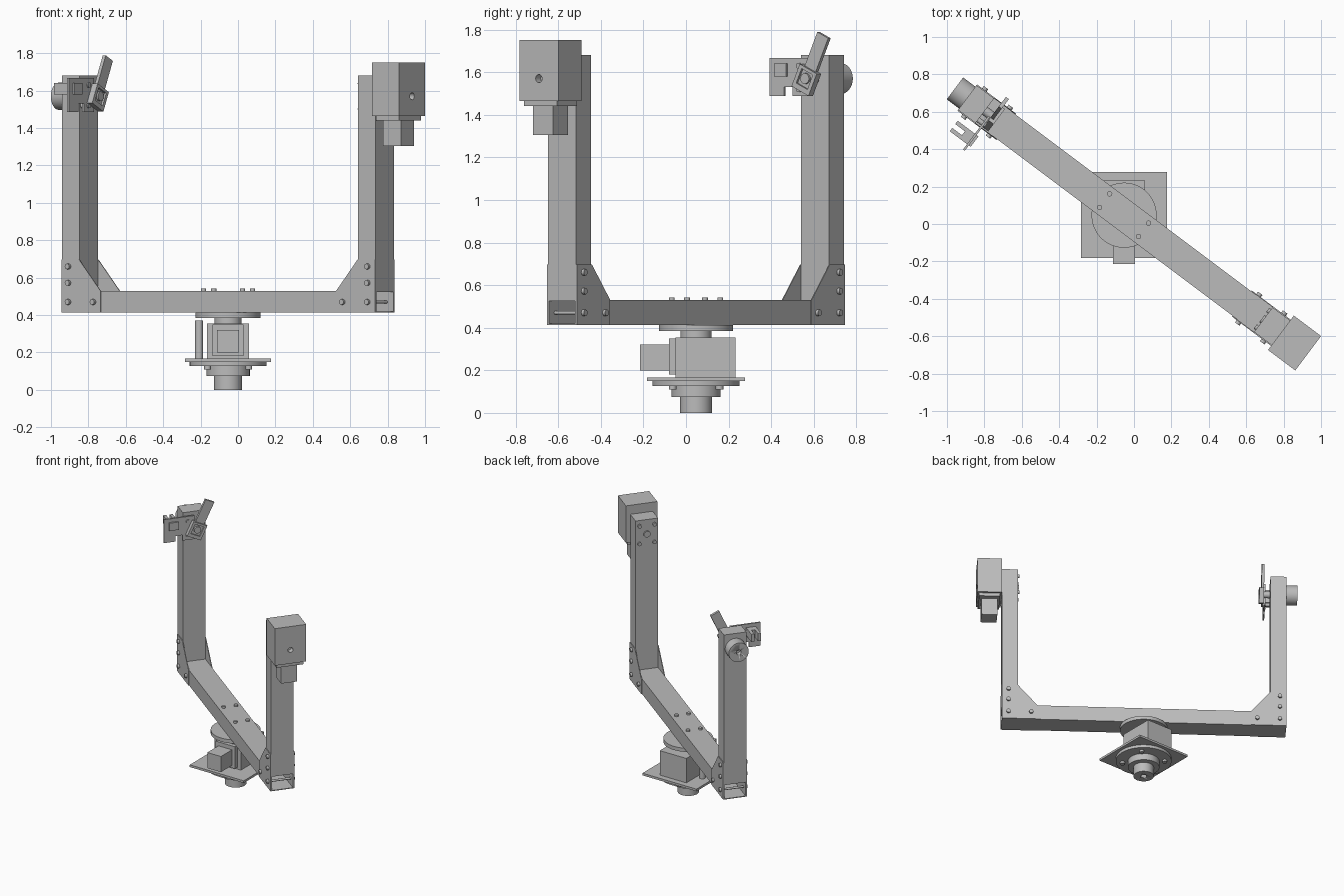
import bpy, bmesh, math
from mathutils import Matrix, Vector

if "Cube" in bpy.data.objects:
    bpy.data.objects.remove(bpy.data.objects["Cube"], do_unlink=True)

grey = bpy.data.materials.new("machined_grey")
grey.use_nodes = True
COLOUR = (0.5, 0.5, 0.5, 1)
grey.diffuse_color = COLOUR
grey.node_tree.nodes["Principled BSDF"].inputs["Base Color"].default_value = COLOUR

# Pan axis of the pedestal, and the turned frame of the yoke above it
BASE = Matrix.Translation((-0.053, 0.047, 0))
YOKE = BASE @ Matrix.Rotation(-math.atan2(3, 4), 4, 'Z')
END, HALF_W, WALL = 1.048, 0.0875, 0.117
BEAM_Z, BEAM_TOP, POST_TOP, TILT_Z = 0.413, 0.53, 1.68, 1.57


def finish(name, bm, frame, smooth=False):
    bmesh.ops.recalc_face_normals(bm, faces=bm.faces)
    mesh = bpy.data.meshes.new(name)
    bm.to_mesh(mesh)
    bm.free()
    mesh.materials.append(grey)
    obj = bpy.data.objects.new(name, mesh)
    obj.matrix_world = frame
    bpy.context.collection.objects.link(obj)
    if smooth:
        bpy.ops.object.select_all(action='DESELECT')
        obj.select_set(True)
        bpy.context.view_layer.objects.active = obj
        bpy.ops.object.shade_smooth_by_angle(angle=math.radians(35))
    return obj


def box(name, x, y, z, frame=YOKE):
    """Box from (low, high) pairs."""
    bm = bmesh.new()
    size = [b - a for a, b in (x, y, z)]
    mid = [(a + b) / 2 for a, b in (x, y, z)]
    bmesh.ops.create_cube(bm, size=1, matrix=Matrix.Translation(mid) @ Matrix.Diagonal((*size, 1)))
    return finish(name, bm, frame)


def rod(name, start, end, radius, frame=YOKE, sides=32):
    """Cylinder between two points."""
    a, b = Vector(start), Vector(end)
    turn = (b - a).to_track_quat('Z', 'Y').to_matrix().to_4x4()
    bm = bmesh.new()
    bmesh.ops.create_cone(bm, cap_ends=True, segments=sides, radius1=radius, radius2=radius,
                          depth=(b - a).length, matrix=Matrix.Translation((a + b) / 2) @ turn)
    return finish(name, bm, frame, True)


def cut(target, cutter):
    mod = target.modifiers.new("cut", 'BOOLEAN')
    mod.operation, mod.solver, mod.object = 'DIFFERENCE', 'EXACT', cutter
    cutter.hide_render = True
    cutter.hide_viewport = True


def plate(name, points, y0, y1):
    """Profile in the x-z plane, extruded along y."""
    bm = bmesh.new()
    face = bm.faces.new([bm.verts.new((x, y0, z)) for x, z in points])
    new = bmesh.ops.extrude_face_region(bm, geom=[face])["geom"]
    bmesh.ops.translate(bm, vec=(0, y1 - y0, 0), verts=[g for g in new if isinstance(g, bmesh.types.BMVert)])
    return finish(name, bm, YOKE)


# Pedestal: stepped spindle and mounting plate
spindle = rod("spindle", (0, 0, 0), (0, 0, 0.08), 0.075, BASE, 48)
cut(spindle, rod("spindle_bore", (0, 0, -0.01), (0, 0, 0.04), 0.022, BASE))
rod("spindle_collar", (0, 0, 0.075), (0, 0, 0.13), 0.116, BASE, 48)
rod("mount_ring", (0, 0, 0.127), (0, 0, 0.15), 0.205, BASE, 64)
box("base_plate", (-0.23, 0.23), (-0.23, 0.23), (0.15, 0.167), BASE)
for sx in (-1, 1):
    for sy in (-1, 1):
        rod("ring_bolt", (sx * 0.11, sy * 0.11, 0.11), (sx * 0.11, sy * 0.11, 0.13), 0.018, BASE, 16)

# Pan gearbox and motor
box("gearbox", (-0.113, 0.113), (-0.097, 0.186), (0.167, 0.355), BASE)
box("motor_flange", (-0.082, 0.082), (-0.127, -0.097), (0.18, 0.35), BASE)
box("pan_motor", (-0.058, 0.058), (-0.262, -0.127), (0.2, 0.32), BASE)
rod("limit_post", (-0.155, 0.05, 0.167), (-0.155, 0.05, 0.372), 0.022, BASE, 24)
rod("output_hub", (0, 0, 0.355), (0, 0, 0.388), 0.073, BASE, 48)
rod("turntable", (0, 0, 0.385), (0, 0, BEAM_Z), 0.174, BASE, 64)

# Crossbeam: square tube open at both ends
bm = bmesh.new()
bmesh.ops.create_cube(bm, size=1, matrix=Matrix.Translation((0, 0, (BEAM_Z + BEAM_TOP) / 2))
                      @ Matrix.Diagonal((2 * END, 2 * HALF_W - 0.01, BEAM_TOP - BEAM_Z, 1)))
bmesh.ops.delete(bm, geom=[f for f in bm.faces if abs(f.calc_center_median().x) > 1], context='FACES_ONLY')
beam = finish("crossbeam", bm, YOKE)
shell = beam.modifiers.new("wall", 'SOLIDIFY')
shell.thickness, shell.offset = 0.008, -1
for sx in (-1, 1):
    for sy in (-1, 1):
        rod("beam_bolt", (sx * 0.13, sy * 0.045, BEAM_TOP - 0.01), (sx * 0.13, sy * 0.045, 0.543), 0.014, YOKE, 16)

# Uprights with gusset plates and bolts on both sides
for s, side in ((1, "left"), (-1, "right")):
    inner = END - WALL
    box(side + "_post", sorted((s * inner, s * END)), (-HALF_W + 0.005, HALF_W - 0.005), (BEAM_TOP, POST_TOP))
    outline = [(END, BEAM_Z), (END, 0.697), (inner, 0.697), (END - 0.26, BEAM_TOP), (END - 0.26, BEAM_Z)]
    for t in (-1, 1):
        plate(side + "_gusset", [(s * x, z) for x, z in outline], t * (HALF_W - 0.005), t * HALF_W)
        for dx, z in ((0.048, 0.66), (0.048, 0.572), (0.048, 0.47), (0.215, 0.47)):
            x = s * (END - dx)
            rod(side + "_gusset_bolt", (x, t * HALF_W, z), (x, t * (HALF_W + 0.015), z), 0.015, YOKE, 16)
    x = s * (END - 0.048)
    rod(side + "_through_bolt", (x, -HALF_W, 0.47), (x, HALF_W, 0.47), 0.008, YOKE, 16)

# Tilt drive on the outside of the left post
drive = box("tilt_gearbox", (END, 1.23), (-0.115, 0.115), (1.465, 1.75))
cut(drive, rod("shaft_hole_cutter", (1.19, 0, TILT_Z), (1.25, 0, TILT_Z), 0.019))
box("tilt_motor_flange", (1.062, 1.217), (-0.098, 0.098), (1.44, 1.465))
box("tilt_motor", (1.081, 1.199), (-0.059, 0.059), (1.305, 1.44))
inner = END - WALL
rod("tilt_shaft", (inner, 0, TILT_Z), (inner - 0.01, 0, TILT_Z), 0.024)
for y in (-0.055, 0.055):
    for z in (1.502, 1.638):
        rod("drive_bolt", (inner, y, z), (inner - 0.013, y, z), 0.014, YOKE, 16)

# Bearing housing on the outside of the right post
bearing = rod("bearing_housing", (-END, 0, TILT_Z), (-1.13, 0, TILT_Z), 0.073, YOKE, 48)
cut(bearing, rod("bearing_bore", (-1.14, 0, TILT_Z), (-1.1, 0, TILT_Z), 0.018))
rod("pivot_shaft", (-inner, 0, TILT_Z), (-0.85, 0, TILT_Z), 0.025)

# Limit sensor bracket on the inside of the right post
bracket = box("sensor_bracket", (-0.9, -0.888), (-0.235, -0.01), (1.487, 1.667))
cut(bracket, box("bracket_notch_cutter", (-0.95, -0.85), (-0.15, -0.1), (1.48, 1.53)))
for z in (1.52, 1.63):
    rod("bracket_spacer", (-inner, -0.06, z), (-0.88, -0.06, z), 0.014, YOKE, 16)
sensor = box("limit_sensor", (-1.015, -0.876), (-0.2, -0.13), (1.58, 1.64))
cut(sensor, box("sensor_slot_cutter", (-1.03, -0.95), (-0.178, -0.152), (1.57, 1.65)))

# Trip lever: clamp block and arm, tilted about the pivot
LEVER = YOKE @ Matrix.Translation((0, 0, TILT_Z)) @ Matrix.Rotation(math.radians(-25), 4, 'X')
clamp = box("lever_clamp", (-0.885, -0.85), (-0.055, 0.055), (-0.065, 0.05), LEVER)
cut(clamp, box("clamp_recess_cutter", (-0.862, -0.84), (-0.036, 0.036), (-0.04, 0.035), LEVER))
box("lever_arm", (-0.885, -0.865), (-0.035, 0.035), (0.03, 0.225), LEVER)
